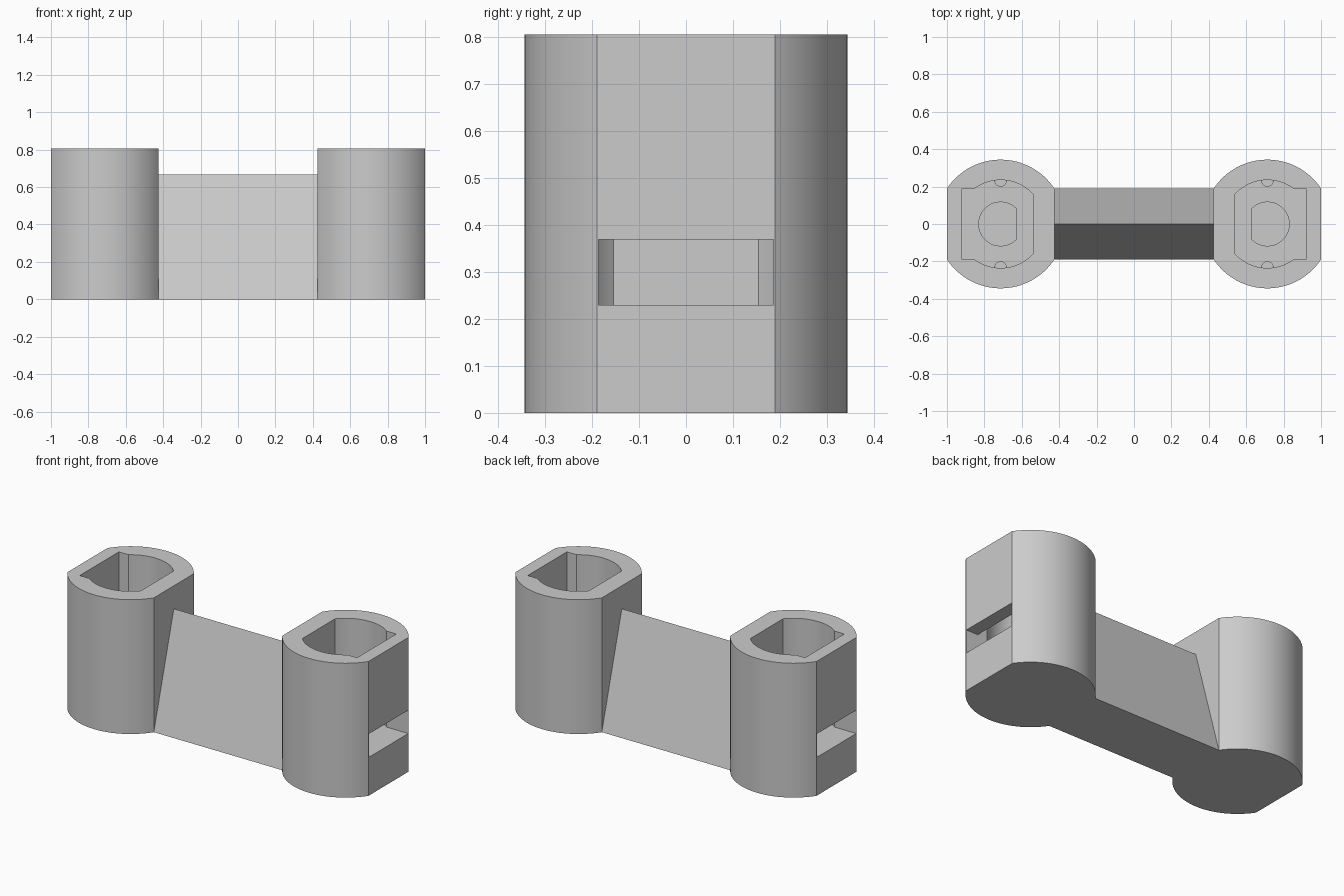
import bpy, bmesh, math

cube = bpy.data.objects.get("Cube")
if cube:
    bpy.data.objects.remove(cube, do_unlink=True)

grey = bpy.data.materials.new("plain grey")
grey.use_nodes = True
grey.diffuse_color = (0.6, 0.6, 0.6, 1)
grey.node_tree.nodes["Principled BSDF"].inputs["Base Color"].default_value = (0.6, 0.6, 0.6, 1)

POD_X = 0.713      # centre of the right-hand housing
HEIGHT = 0.806
FLOOR = 0.23       # bottom of the socket
RADIUS = 0.344
FLAT = 0.287       # housing flats, measured from its centre
SLOT_Y = 0.186


def upper_arc(radius, low, high, steps=32):
    """Upper half of a circle, kept between x = high and x = low."""
    a, b = math.acos(high / radius), math.acos(low / radius)
    angles = [a + (b - a) * i / steps for i in range(steps + 1)]
    return [(radius * math.cos(t), radius * math.sin(t)) for t in angles]


def mirrored(half):
    """Close a half outline by mirroring it over the x axis."""
    return half + [(x, -y) for x, y in reversed(half) if abs(y) > 1e-5]


def extrude(name, points, offset):
    """Make a solid by sweeping a flat outline of 3D points along an offset."""
    bm = bmesh.new()
    face = bm.faces.new([bm.verts.new(p) for p in points])
    top = bmesh.ops.extrude_face_region(bm, geom=[face])["geom"]
    bmesh.ops.translate(bm, vec=offset,
                        verts=[v for v in top if isinstance(v, bmesh.types.BMVert)])
    bmesh.ops.recalc_face_normals(bm, faces=bm.faces)
    mesh = bpy.data.meshes.new(name)
    bm.to_mesh(mesh)
    bm.free()
    mesh.materials.append(grey)
    obj = bpy.data.objects.new(name, mesh)
    bpy.context.collection.objects.link(obj)
    return obj


def upright(name, outline, z0, z1):
    """Upright solid around the housing centre."""
    return extrude(name, [(POD_X + x, y, z0) for x, y in outline], (0, 0, z1 - z0))


def finish(obj):
    """Mirror to the other end, apply modifiers and smooth the curved walls."""
    obj.modifiers.new("both_ends", "MIRROR").use_mirror_merge = False
    bpy.ops.object.select_all(action="DESELECT")
    obj.select_set(True)
    bpy.context.view_layer.objects.active = obj
    bpy.ops.object.convert(target="MESH")
    bpy.ops.object.shade_smooth_by_angle(angle=math.radians(25))


# Housings: round columns with two flats
housings = upright("end_housings", mirrored(upper_arc(RADIUS, -FLAT, FLAT)), 0, HEIGHT)

# Cutters: socket with a squared outer side, D-shaped recess, side slot
bore = 0.235
shoulder = math.sqrt(bore ** 2 - SLOT_Y ** 2)
socket = [(0.208, SLOT_Y)] + upper_arc(bore, -0.177, shoulder)
slot = [(0.18, SLOT_Y), (0.4, SLOT_Y)]
cutters = [
    upright("socket_cutter", mirrored(socket), FLOOR, HEIGHT + 0.1),
    upright("recess_cutter", mirrored(upper_arc(0.117, -0.083, 0.117)), FLOOR - 0.06, FLOOR + 0.05),
    upright("slot_cutter", mirrored(slot), FLOOR, 0.37),
]
for cutter in cutters:
    cut = housings.modifiers.new(cutter.name, "BOOLEAN")
    cut.operation = "DIFFERENCE"
    cut.solver = "EXACT"
    cut.object = cutter
    cutter.hide_render = True
finish(housings)
for cutter in cutters:
    bpy.data.objects.remove(cutter, do_unlink=True)

# Small locating ribs at the bottom of each socket
for side, label in ((1, "back"), (-1, "front")):
    ring = mirrored(upper_arc(0.033, -0.033, 0.033, 12))
    rib = upright(label + "_locating_ribs", [(x, y + side * 0.232) for x, y in ring],
                  FLOOR - 0.02, FLOOR + 0.04)
    finish(rib)

# Bridge: triangular bar between the housings
end = POD_X - FLAT
base = math.sqrt(RADIUS ** 2 - FLAT ** 2)
extrude("bridge", [(-end, -base, 0), (-end, base, 0), (-end, 0, 0.668)], (2 * end, 0, 0))
